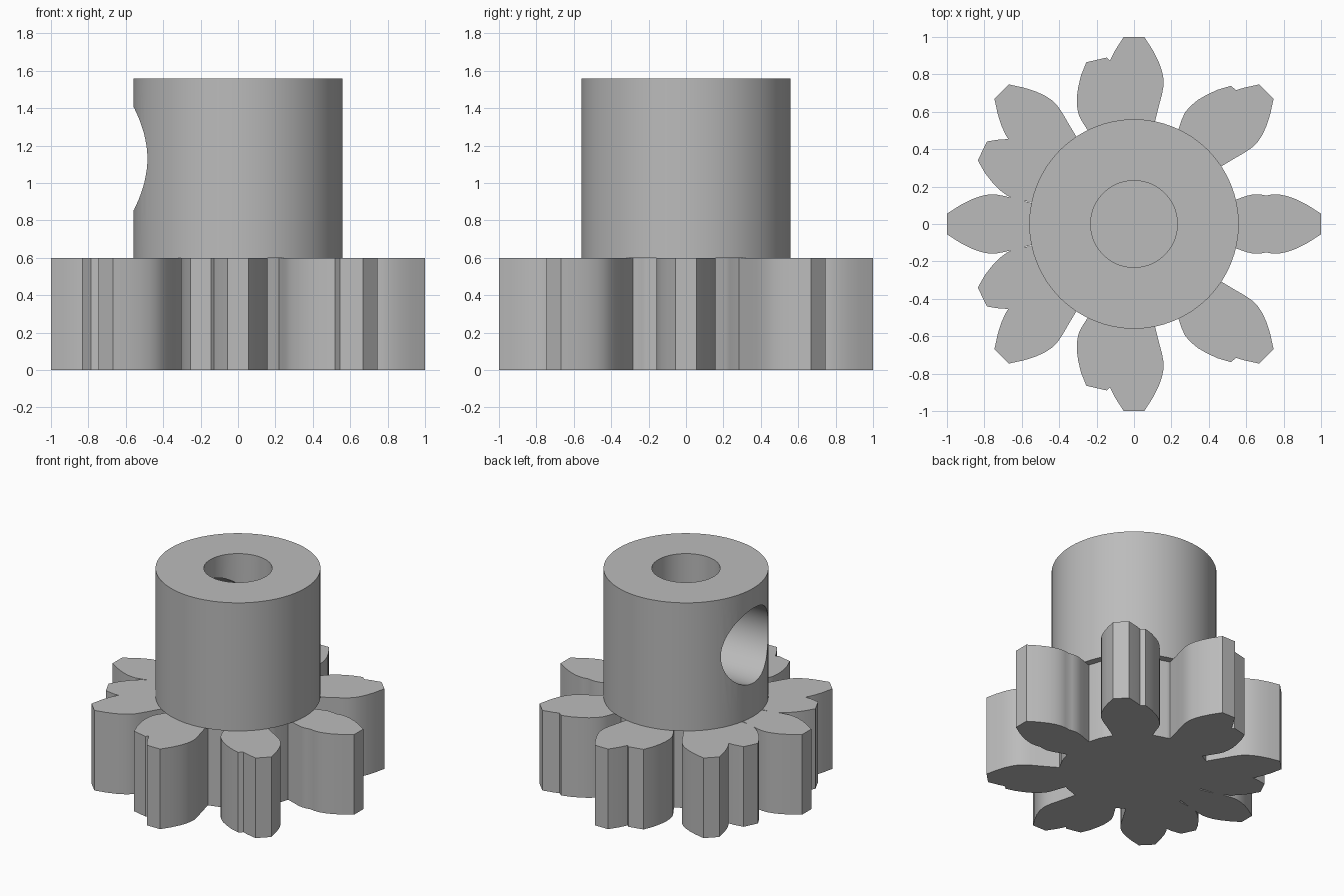
import bpy, bmesh
from math import pi, sin, cos
from mathutils import Matrix

cube = bpy.data.objects.get("Cube")
if cube:
    bpy.data.objects.remove(cube, do_unlink=True)

grey = bpy.data.materials.new("plain grey")
grey.use_nodes = True
COLOUR = (0.5, 0.5, 0.5, 1)
grey.diffuse_color = COLOUR
grey.node_tree.nodes["Principled BSDF"].inputs["Base Color"].default_value = COLOUR

GEAR_H, TOP, ROOT = 0.6, 1.56, 0.51


def finish(name, bm):
    bmesh.ops.recalc_face_normals(bm, faces=bm.faces)
    mesh = bpy.data.meshes.new(name)
    bm.to_mesh(mesh)
    bm.free()
    mesh.materials.append(grey)
    obj = bpy.data.objects.new(name, mesh)
    bpy.context.collection.objects.link(obj)
    return obj


def gear(name, count, flank):
    """Extrude a gear outline; flank lists (distance, half width) from root to tip."""
    tooth = [(r, -w) for r, w in flank] + [(r, w) for r, w in reversed(flank)]
    bm = bmesh.new()
    ring = []
    for i in range(count):
        a = 2 * pi * i / count
        for u, v in tooth:
            ring.append(bm.verts.new((u * cos(a) - v * sin(a), u * sin(a) + v * cos(a), 0)))
        # rounded valley floor halfway to the next tooth
        b = a + pi / count
        ring.append(bm.verts.new((ROOT * cos(b), ROOT * sin(b), 0)))
    face = bm.faces.new(ring)
    side = bmesh.ops.extrude_face_region(bm, geom=[face])["geom"]
    top = [g for g in side if isinstance(g, bmesh.types.BMVert)]
    bmesh.ops.translate(bm, verts=top, vec=(0, 0, GEAR_H))
    return finish(name, bm)


def cylinder(name, radius, length, matrix):
    bm = bmesh.new()
    bmesh.ops.create_cone(bm, cap_ends=True, segments=64, radius1=radius,
                          radius2=radius, depth=length, matrix=matrix)
    return finish(name, bm)


def combine(target, tool, operation):
    mod = target.modifiers.new(operation.title(), "BOOLEAN")
    mod.object, mod.operation, mod.solver = tool, operation, "EXACT"
    bpy.ops.object.select_all(action="DESELECT")
    bpy.context.view_layer.objects.active = target
    target.select_set(True)
    bpy.ops.object.modifier_apply(modifier=mod.name)
    bpy.data.objects.remove(tool, do_unlink=True)


# Toothed base: a large eight-tooth gear merged with a smaller seven-tooth one
base = gear("toothed_base", 8, [
    (0.50, 0.10), (0.56, 0.115), (0.62, 0.13), (0.69, 0.149), (0.74, 0.158),
    (0.78, 0.157), (0.82, 0.149), (0.87, 0.131), (0.93, 0.1), (1.0, 0.055)])
small = gear("small_gear", 7, [
    (0.49, 0.112), (0.55, 0.132), (0.60, 0.15), (0.64, 0.159), (0.68, 0.157),
    (0.73, 0.147), (0.78, 0.128), (0.84, 0.098), (0.9, 0.056)])
combine(base, small, "UNION")

# Hub with a vertical bore and a round side hole
mid = (GEAR_H + TOP) / 2
hub = cylinder("hub", 0.56, TOP - GEAR_H, Matrix.Translation((0, 0, mid)))
combine(hub, cylinder("bore", 0.232, 2, Matrix.Translation((0, 0, mid))), "DIFFERENCE")
sideways = Matrix.Translation((-0.5, 0, 1.13)) @ Matrix.Rotation(pi / 2, 4, "Y")
combine(hub, cylinder("side_hole", 0.28, 1, sideways), "DIFFERENCE")

for obj in (base, hub):
    bpy.ops.object.select_all(action="DESELECT")
    bpy.context.view_layer.objects.active = obj
    obj.select_set(True)
    bpy.ops.object.shade_smooth_by_angle(angle=0.4)
